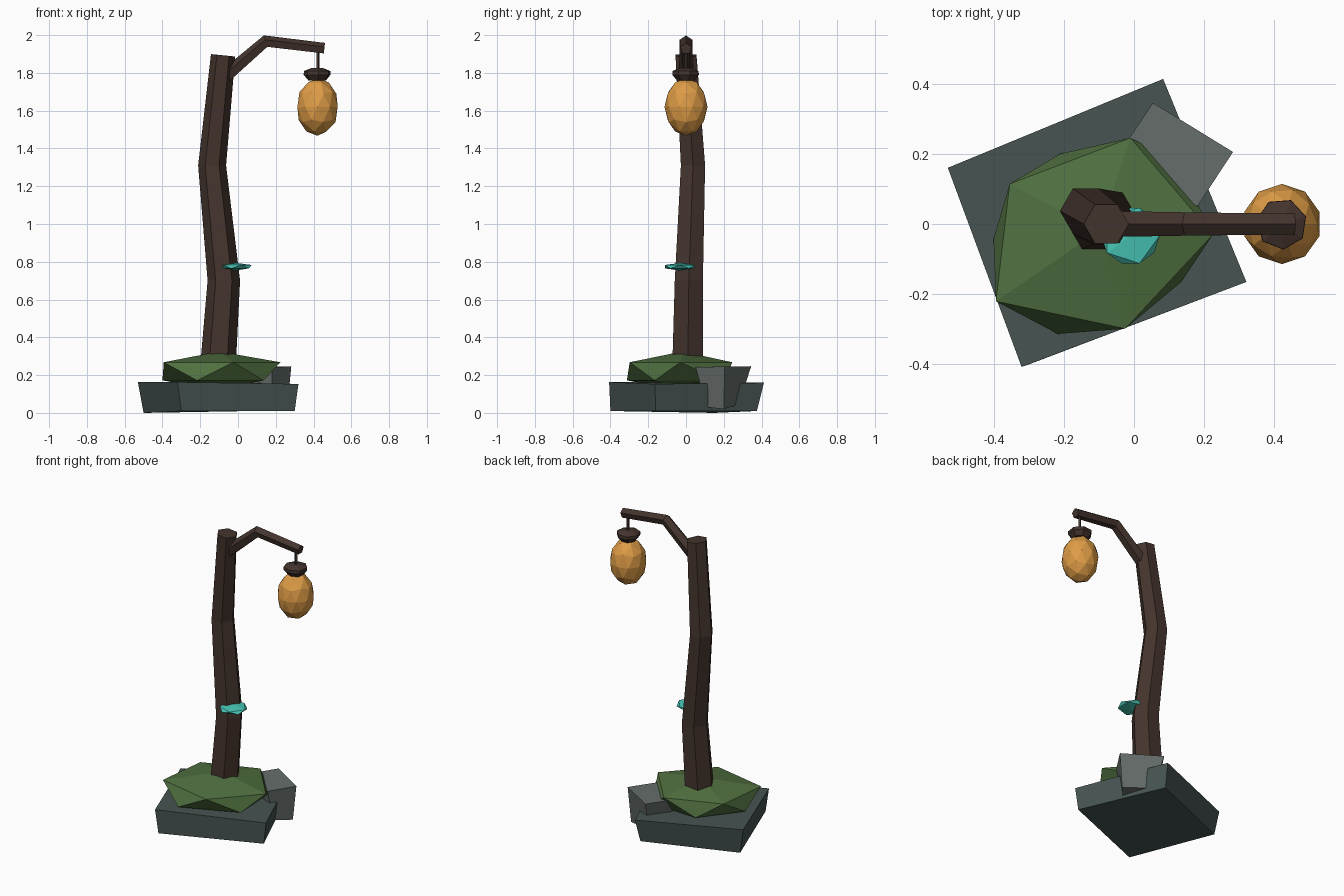
import bpy, bmesh, math
from mathutils import Vector

if "Cube" in bpy.data.objects:
    bpy.data.objects.remove(bpy.data.objects["Cube"])


def material(name, r, g, b):
    lin = [((c / 255 + 0.055) / 1.055) ** 2.4 for c in (r, g, b)]
    m = bpy.data.materials.new(name)
    m.diffuse_color = (*lin, 1)
    m.use_nodes = True
    m.node_tree.nodes["Principled BSDF"].inputs["Base Color"].default_value = m.diffuse_color
    return m


SLATE = material("dark_slate", 70, 84, 82)
STONE = material("grey_stone", 102, 110, 107)
MOSS = material("moss_green", 80, 112, 64)
BARK = material("dark_bark", 68, 52, 45)
GLOW = material("amber", 222, 156, 70)
TEAL = material("teal", 72, 200, 184)


def finish(name, bm, mat):
    bmesh.ops.recalc_face_normals(bm, faces=bm.faces[:])
    me = bpy.data.meshes.new(name)
    bm.to_mesh(me)
    bm.free()
    me.materials.append(mat)
    ob = bpy.data.objects.new(name, me)
    bpy.context.collection.objects.link(ob)
    return ob


def loft(name, rings, mat, shift=False):
    """Skin a stack of equal-length point rings and cap both ends.
    shift=True joins two staggered rings with triangles only."""
    bm = bmesh.new()
    vs = [[bm.verts.new(p) for p in ring] for ring in rings]
    n = len(vs[0])
    for a, b in zip(vs, vs[1:]):
        for i in range(n):
            j = (i + 1) % n
            bm.faces.new((a[i], a[j], b[j], b[i]))
    bm.faces.new(vs[0][::-1])
    bm.faces.new(vs[-1])
    return finish(name, bm, mat)


def ring(center, r, sides, start=0.0, tilt=0.0):
    """Horizontal ring, optionally sloping along x."""
    x, y, z = center
    pts = []
    for i in range(sides):
        a = start + math.tau * i / sides
        pts.append((x + r * math.cos(a), y + r * math.sin(a), z - tilt * r * math.cos(a)))
    return pts


def blob(name, center, scale, subdiv, mat):
    bm = bmesh.new()
    bmesh.ops.create_icosphere(bm, subdivisions=subdiv, radius=1)
    for v in bm.verts:
        v.co = Vector(c + s * k for c, s, k in zip(center, scale, v.co))
    return finish(name, bm, mat)


# Base slab and the lighter rock at its corner
loft("base_slab", [
    [(-0.50, 0.15, 0.0), (-0.30, -0.40, 0.01), (0.30, -0.16, 0.01), (0.07, 0.375, 0.01)],
    [(-0.53, 0.16, 0.163), (-0.32, -0.407, 0.163), (0.32, -0.165, 0.153), (0.083, 0.413, 0.16)],
], SLATE)
loft("corner_rock", [
    [(0.0, 0.18, 0.03), (0.18, 0.11, 0.03), (0.26, 0.20, 0.02), (0.08, 0.28, 0.045)],
    [(-0.05, 0.19, 0.245), (0.18, 0.05, 0.243), (0.282, 0.205, 0.245), (0.054, 0.345, 0.247)],
], STONE)

# Moss mound: irregular squashed icosahedron (two staggered rings and two poles)
upper = [(-0.393, -0.22), (-0.025, -0.298), (0.225, -0.03), (-0.01, 0.245), (-0.354, 0.114)]
lower = [(-0.217, -0.313), (0.135, -0.165), (0.12, 0.18), (-0.21, 0.20), (-0.40, -0.043)]
bm = bmesh.new()
up = [bm.verts.new((x, y, 0.268)) for x, y in upper]
lo = [bm.verts.new((x, y, 0.172)) for x, y in lower]
top = bm.verts.new((-0.10, -0.02, 0.325))
bottom = bm.verts.new((-0.10, -0.03, 0.12))
for i in range(5):
    j = (i + 1) % 5
    bm.faces.new((up[i], up[j], top))
    bm.faces.new((up[i], lo[i], up[j]))
    bm.faces.new((lo[i], lo[j], up[j]))
    bm.faces.new((lo[j], lo[i], bottom))
finish("moss_mound", bm, MOSS)

# Crooked six-sided trunk
loft("trunk", [
    ring((-0.112, 0.008, 0.16), 0.096, 6),
    ring((-0.075, 0.015, 0.70), 0.086, 6),
    ring((-0.137, 0.037, 1.31), 0.074, 6),
    ring((-0.079, 0.0, 1.893), 0.064, 6, tilt=0.1),
], BARK)

# Bent branch: five-sided section swept in the xz plane
path = [(-0.07, 1.777, 0.039, 41), (0.147, 1.965, 0.035, 17), (0.457, 1.928, 0.031, -7)]
rings = []
for x, z, r, slope in path:
    s = math.radians(slope)
    pts = []
    for i in range(5):
        a = math.tau * i / 5
        h, w = r * math.cos(a), r * math.sin(a)
        pts.append((x - h * math.sin(s), w, z + h * math.cos(s)))
    rings.append(pts)
loft("branch", rings, BARK)

# Hanging lantern
loft("hanger", [ring((0.423, 0, 1.78), 0.009, 5), ring((0.423, 0, 1.93), 0.009, 5)], BARK)
loft("lantern_cap", [
    ring((0.42, 0, 1.76), 0.048, 7, 0.3),
    ring((0.42, 0, 1.79), 0.073, 7, 0.3),
    ring((0.42, 0, 1.81), 0.072, 7, 0.3),
    ring((0.42, 0, 1.826), 0.03, 7, 0.3),
], BARK)
blob("lantern", (0.421, 0, 1.62), (0.112, 0.114, 0.153), 2, GLOW)

# Shelf fungus on the trunk
blob("shelf_fungus", (-0.01, -0.033, 0.774), (0.093, 0.093, 0.02), 1, TEAL)
